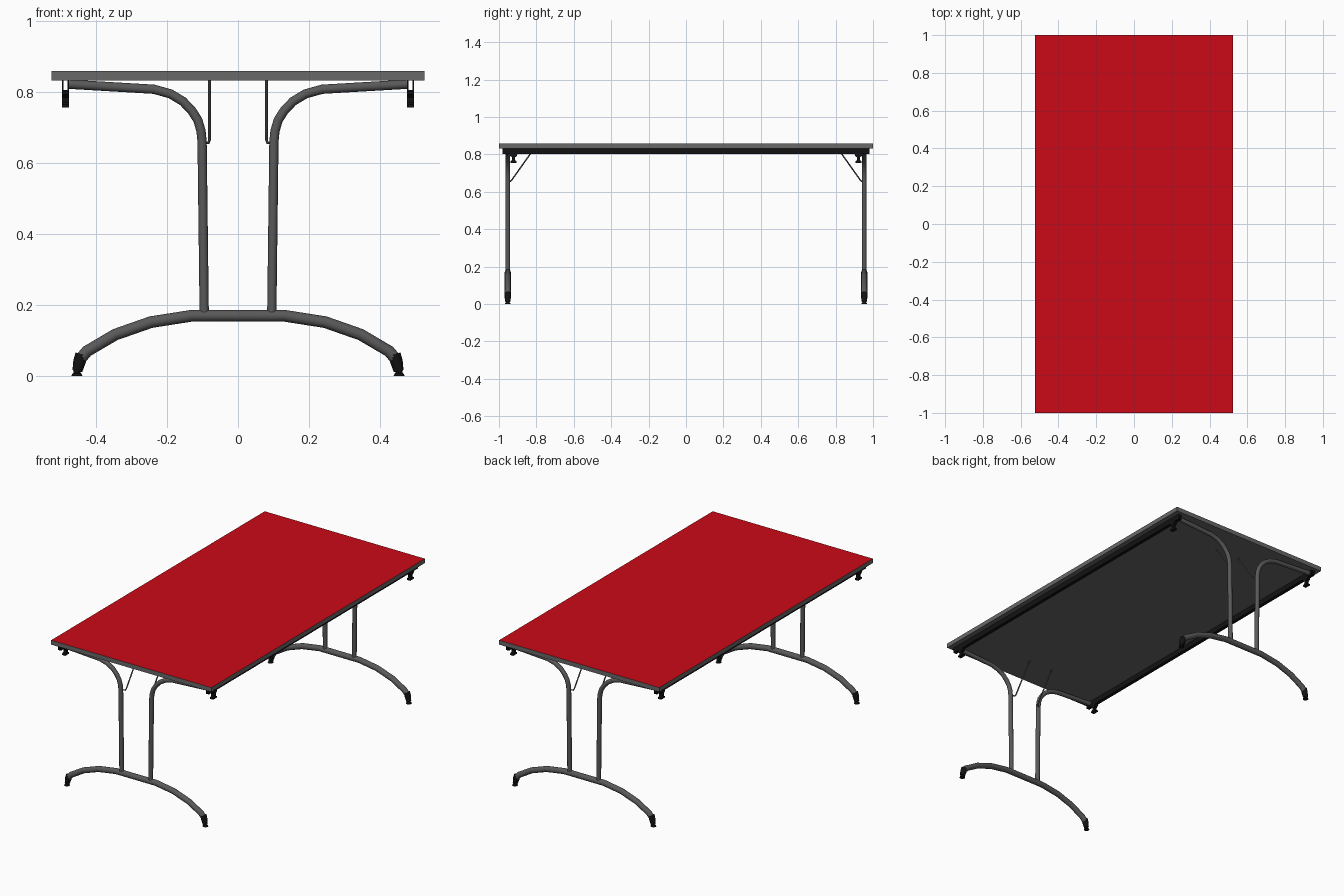
import bpy, bmesh
from math import radians
from mathutils import Vector

if "Cube" in bpy.data.objects:
    bpy.data.objects.remove(bpy.data.objects["Cube"])


def material(name, color):
    m = bpy.data.materials.new(name)
    m.diffuse_color = (*color, 1)
    m.use_nodes = True
    m.node_tree.nodes["Principled BSDF"].inputs["Base Color"].default_value = m.diffuse_color
    return m


RED = material("red_laminate", (0.6, 0.003, 0.008))
STEEL = material("dark_steel", (0.1, 0.1, 0.1))
EDGE = material("grey_edge", (0.14, 0.14, 0.14))
BLACK = material("black_plastic", (0.006, 0.006, 0.006))


def add_object(name, data, mat):
    ob = bpy.data.objects.new(name, data)
    bpy.context.collection.objects.link(ob)
    data.materials.append(mat)
    return ob


def smooth(ob):
    bpy.ops.object.select_all(action='DESELECT')
    bpy.context.view_layer.objects.active = ob
    ob.select_set(True)
    bpy.ops.object.shade_smooth_by_angle(angle=radians(40))


def tube(name, points, radius, mat, res=4, scales=None):
    """Round rod along a path, turned into a mesh."""
    cu = bpy.data.curves.new(name, 'CURVE')
    cu.dimensions = '3D'
    cu.bevel_depth = radius
    cu.bevel_resolution = res
    cu.use_fill_caps = True
    sp = cu.splines.new('POLY')
    sp.points.add(len(points) - 1)
    for i, (p, q) in enumerate(zip(sp.points, points)):
        p.co = (*q, 1)
        p.radius = scales[i] if scales else 1
    ob = add_object(name, cu, mat)
    bpy.ops.object.select_all(action='DESELECT')
    bpy.context.view_layer.objects.active = ob
    ob.select_set(True)
    bpy.ops.object.convert(target='MESH')
    smooth(bpy.context.object)
    return bpy.context.object


def prism(name, outline, offset, mat):
    """Extrude a flat outline of 3D points by an offset."""
    bm = bmesh.new()
    face = bm.faces.new([bm.verts.new(p) for p in outline])
    out = bmesh.ops.extrude_face_region(bm, geom=[face])
    verts = [g for g in out['geom'] if isinstance(g, bmesh.types.BMVert)]
    bmesh.ops.translate(bm, vec=Vector(offset), verts=verts)
    bmesh.ops.recalc_face_normals(bm, faces=bm.faces)
    me = bpy.data.meshes.new(name)
    bm.to_mesh(me)
    bm.free()
    return add_object(name, me, mat)


# Table top: grey slab with a red upper face
top = prism("table_top", [(-.525, -1, .832), (.525, -1, .832), (.525, 1, .832), (-.525, 1, .832)],
            (0, 0, .026), EDGE)
top.data.materials.append(RED)
for f in top.data.polygons:
    if f.normal.z > .9:
        f.material_index = 1

# Outlines shared by the mirrored parts
LEG = [(.095, .175), (.101, .66), (.104, .69), (.113, .72), (.130, .747), (.155, .773),
       (.190, .794), (.237, .807), (.475, .821)]
ARCH = [(.13, .17), (.245, .152), (.345, .117), (.425, .070), (.442, .050)]
CHANNEL = [(.475, .832), (.475, .801), (.495, .801), (.495, .832),
           (.491, .832), (.491, .805), (.479, .805), (.479, .832)]
CATCH = [(-.020, .801), (-.018, .792), (-.007, .784), (-.007, .770), (-.017, .764), (-.017, .755)]

for sx, side in ((-1, "left"), (1, "right")):
    # Open channel under the long edge
    prism(f"{side}_rail", [(sx * x, -.98, z) for x, z in CHANNEL], (0, 1.96, 0), BLACK)

for sy, end in ((-1, "front"), (1, "back")):
    y = sy * .953
    # Arched foot bar
    arch = [(-x, y, z) for x, z in reversed(ARCH)] + [(x, y, z) for x, z in ARCH]
    tube(f"{end}_foot_bar", arch, .0165, STEEL)
    for sx, side in ((-1, "left"), (1, "right")):
        tag = f"{end}_{side}"
        # Upright that curves out under the top
        tube(f"{tag}_leg", [(sx * x, y, z) for x, z in LEG], .0130, STEEL)
        # Thin diagonal brace hooked into the leg
        tube(f"{tag}_brace", [(sx * .097, sy * .940, .656), (sx * .083, sy * .938, .656),
                              (sx * .080, sy * .931, .664), (sx * .080, sy * .811, .833)],
             .0038, STEEL, res=2)
        # Plastic end cap and levelling pad
        tube(f"{tag}_foot_cap", [(sx * .440, y, .062), (sx * .446, y, .040), (sx * .452, y, .014)],
             .0175, BLACK, scales=[1, 1, .8])
        tube(f"{tag}_foot_pad", [(sx * .453, y, .016), (sx * .453, y, .009),
                                 (sx * .453, y, .008), (sx * .453, y, 0)],
             .016, BLACK, scales=[.6, .6, .75, 1])
        # Stacking catch below the rail
        yc = sy * .922
        outline = [(sx * .475, yc + a, z) for a, z in CATCH]
        outline += [(sx * .475, yc - a, z) for a, z in reversed(CATCH)]
        prism(f"{tag}_catch", outline, (sx * .02, 0, 0), BLACK)
